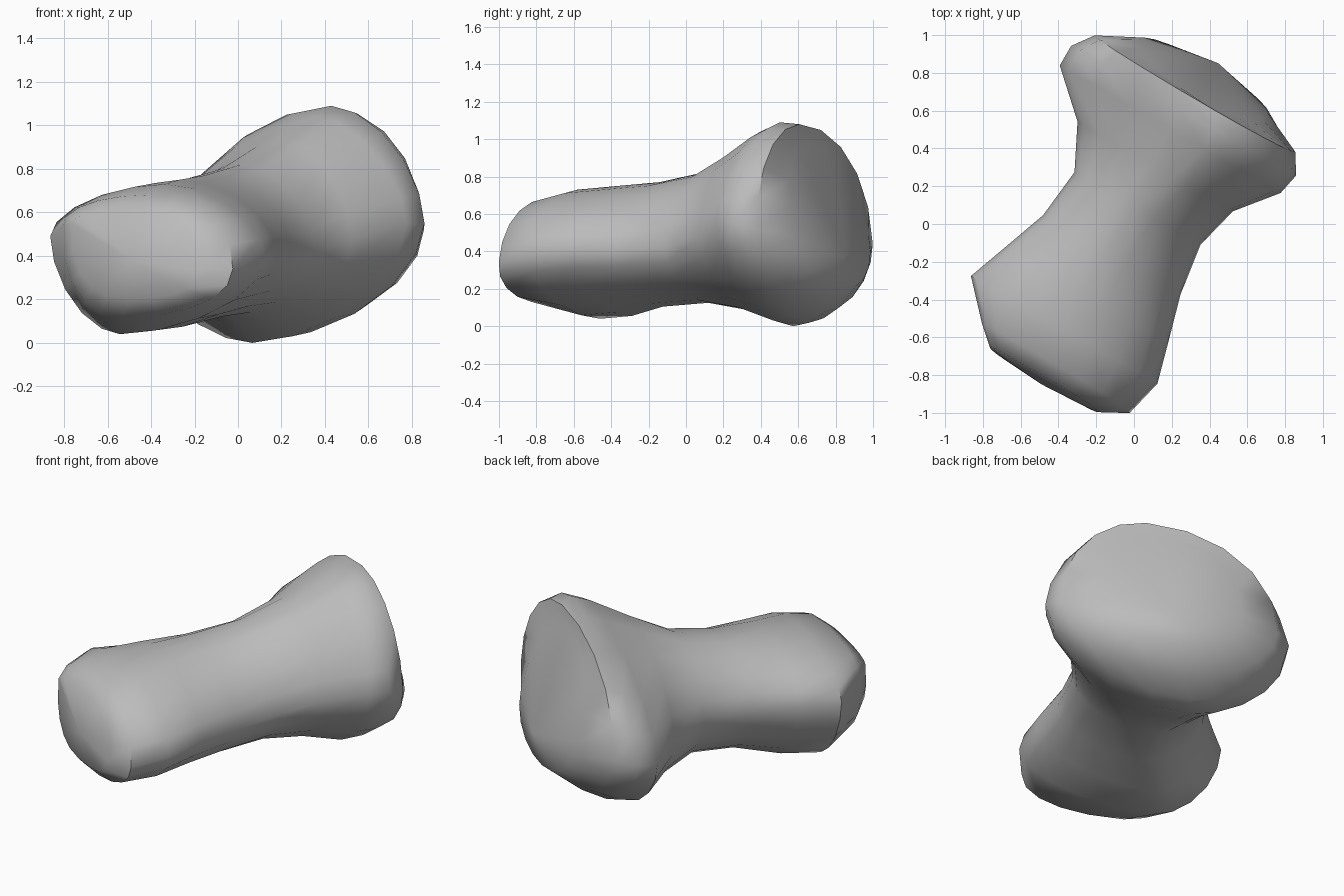
import bpy
import bmesh
from math import sin, cos, pi, radians
from mathutils import Vector

old = bpy.data.objects.get("Cube")
if old:
    bpy.data.objects.remove(old, do_unlink=True)

# Bone frame: the shaft axis lies level, turned away from the y axis
AXIS = Vector((0.5, 0.866, 0))
SIDE = Vector((0.866, -0.5, 0))
SEGMENTS = 20


def point(along, across, height):
    return AXIS * along + SIDE * across + Vector((0, 0, height))


def signed_power(value, power):
    return (1 if value >= 0 else -1) * abs(value) ** power


def section(bm, along, left, right, top, bottom, lean, box_top, box_bottom):
    """Ring through four extreme points, leaning with height."""
    ring = []
    for i in range(SEGMENTS):
        angle = 2 * pi * i / SEGMENTS
        box = box_top if sin(angle) >= 0 else box_bottom
        c = signed_power(cos(angle), 2 / box)
        s = signed_power(sin(angle), 2 / box)
        # crown and keel positions blend into the side extremes
        pole = top if s >= 0 else bottom
        flank = right if c >= 0 else left
        across = pole[0] + abs(c) * (flank[0] - pole[0])
        height = flank[1] + abs(s) * (pole[1] - flank[1])
        ring.append(bm.verts.new(
            point(along - lean * (height - 0.45), across, height)))
    return ring


def loft(name, sections, front_tip, back_tip, material):
    bm = bmesh.new()
    rings = [section(bm, *values) for values in sections]
    for a, b in zip(rings, rings[1:]):
        for i in range(SEGMENTS):
            j = (i + 1) % SEGMENTS
            bm.faces.new((a[i], a[j], b[j], b[i]))
    # slightly domed end faces
    for ring, tip in ((rings[0], front_tip), (rings[-1], back_tip)):
        centre = bm.verts.new(point(*tip))
        for i in range(SEGMENTS):
            bm.faces.new((ring[i], ring[(i + 1) % SEGMENTS], centre))
    bmesh.ops.recalc_face_normals(bm, faces=bm.faces)
    mesh = bpy.data.meshes.new(name)
    bm.to_mesh(mesh)
    bm.free()
    mesh.materials.append(material)
    obj = bpy.data.objects.new(name, mesh)
    bpy.context.collection.objects.link(obj)
    bpy.context.view_layer.objects.active = obj
    obj.select_set(True)
    bpy.ops.object.shade_smooth_by_angle(angle=radians(45))
    return obj


grey = bpy.data.materials.new("bone grey")
grey.use_nodes = True
colour = (0.5, 0.5, 0.5, 1)
grey.diffuse_color = colour
grey.node_tree.nodes["Principled BSDF"].inputs["Base Color"].default_value = colour

# along, left, right, top, bottom, lean, upper and lower boxiness
sections = [
    # front knuckle
    (-.95, (-.34, .55), (.33, .33), (.05, .61), (-.02, .2), -.08, 2.3, 2.4),
    (-.87, (-.43, .54), (.48, .34), (.02, .68), (-.1, .12), -.08, 2.1, 2.2),
    (-.67, (-.61, .49), (.53, .38), (0, .73), (-.24, .04), 0, 1.8, 1.75),
    (-.45, (-.53, .47), (.47, .4), (-.05, .75), (-.2, .055), 0, 1.8, 1.7),
    # shaft
    (-.2, (-.44, .46), (.4, .4), (-.06, .77), (-.1, .105), 0, 1.8, 1.75),
    (.08, (-.41, .45), (.36, .42), (-.03, .82), (-.1, .125), 0, 1.8, 1.8),
    (.32, (-.53, .42), (.42, .48), (.06, .93), (-.18, .08), 0, 1.7, 1.9),
    # back knuckle and its rim
    (.53, (-.76, .4), (.59, .55), (.12, 1.04), (-.23, 0), 0, 1.6, 1.75),
    (.65, (-.76, .42), (.615, .55), (.12, 1.09), (-.2, .02), 0, 1.7, 1.75),
    (.76, (-.68, .44), (.55, .52), (.06, 1.08), (-.15, .08), .04, 2, 1.8),
    (.87, (-.46, .48), (.32, .48), (-.04, .97), (-.1, .2), .24, 2.2, 2),
]
loft("bone", sections, (-.98, 0, .38), (.96, -.04, .38), grey)
